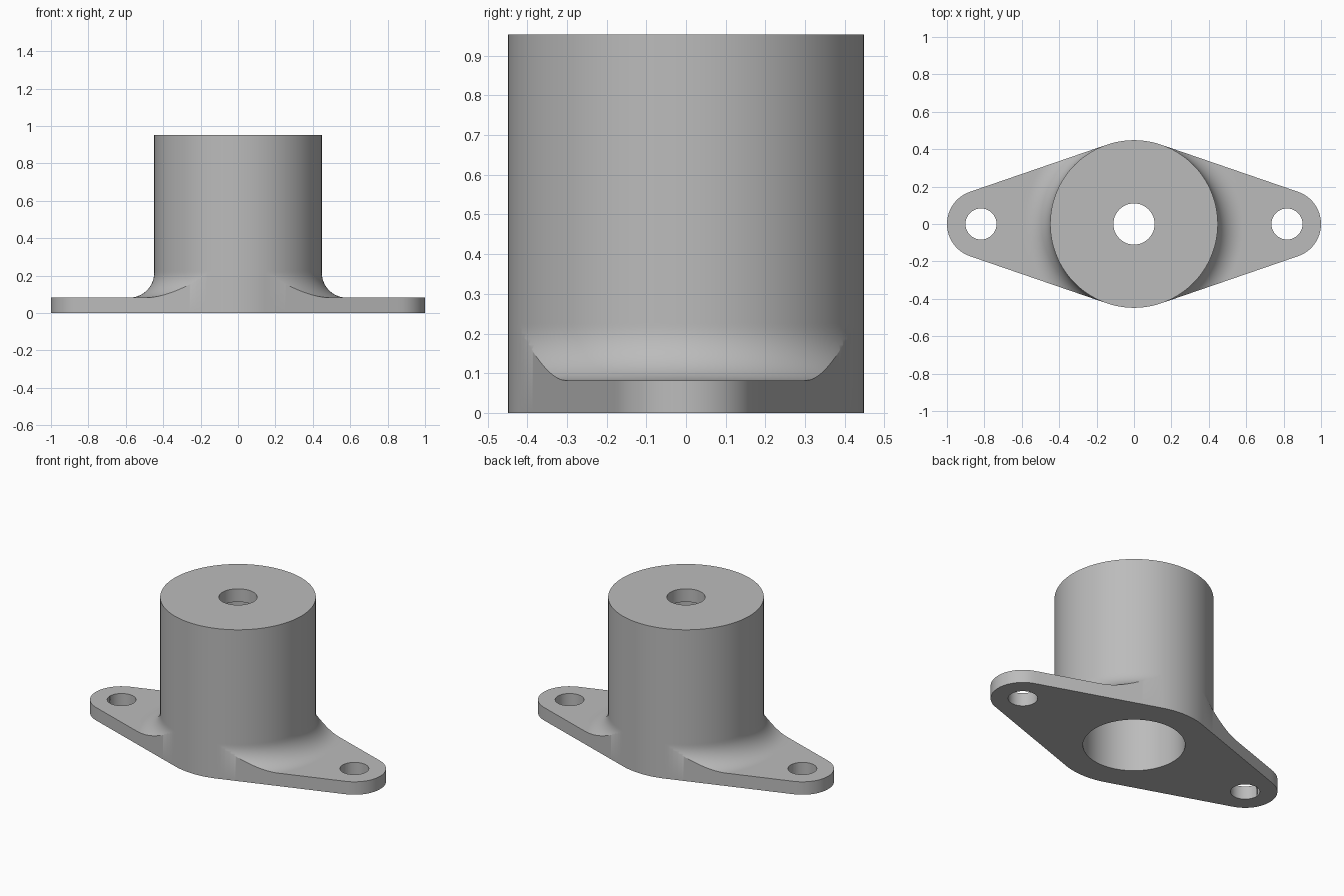
import bpy, bmesh
from math import sin, cos, acos, atan2, sqrt, pi

if "Cube" in bpy.data.objects:
    bpy.data.objects.remove(bpy.data.objects["Cube"])

# Main dimensions
HUB_R, HUB_H = 0.448, 0.953
EAR_X, EAR_R, HOLE_R = 0.818, 0.182, 0.083
PLATE_T, FILLET = 0.082, 0.134
BORE_R, TOP_HOLE_R, CAP_Z = 0.288, 0.11, 0.87
COLUMNS, ARC_STEPS = 360, 14

# Direction of the straight side that touches both hub and ear
TANGENT = acos((HUB_R - EAR_R) / EAR_X)
EAR_ANGLE = atan2(EAR_R * sin(TANGENT), EAR_X + EAR_R * cos(TANGENT))


def outline_radius(a):
    """Distance from the axis to the flange outline at angle a."""
    a = atan2(abs(sin(a)), abs(cos(a)))
    if a >= TANGENT:
        return HUB_R
    if a >= EAR_ANGLE:
        return HUB_R / cos(a - TANGENT)
    return EAR_X * cos(a) + sqrt(EAR_R ** 2 - (EAR_X * sin(a)) ** 2)


def top_height(r):
    """Height of the flange surface, with the fillet rising to the hub."""
    d = HUB_R + FILLET - r
    if d <= 0:
        return PLATE_T
    return PLATE_T + FILLET - sqrt(max(FILLET ** 2 - d * d, 0))


def section(a):
    """Closed (radius, height) section of the body at angle a."""
    edge = outline_radius(a)
    rings = [edge, HUB_R + FILLET + 0.015]
    rings += [HUB_R + FILLET * (1 - sin(i / ARC_STEPS * pi / 2)) for i in range(ARC_STEPS + 1)]
    points = [(BORE_R, 0), (edge, 0)]
    points += [(min(r, edge), top_height(min(r, edge))) for r in rings]
    points += [(HUB_R, PLATE_T + FILLET + 0.01), (HUB_R, HUB_H), (TOP_HOLE_R, HUB_H),
               (TOP_HOLE_R, CAP_Z), (BORE_R, CAP_Z)]
    return points


# Hub, fillet and flange swept as one body around the axis
bm = bmesh.new()
columns = []
for i in range(COLUMNS):
    a = 2 * pi * i / COLUMNS
    columns.append([bm.verts.new((r * cos(a), r * sin(a), z)) for r, z in section(a)])
for i, col in enumerate(columns):
    nxt = columns[(i + 1) % COLUMNS]
    for j in range(len(col)):
        k = (j + 1) % len(col)
        bm.faces.new((col[j], nxt[j], nxt[k], col[k]))
bmesh.ops.remove_doubles(bm, verts=bm.verts, dist=1e-5)
bmesh.ops.recalc_face_normals(bm, faces=bm.faces)
mesh = bpy.data.meshes.new("flanged_hub")
bm.to_mesh(mesh)
bm.free()
hub = bpy.data.objects.new("flanged_hub", mesh)
bpy.context.collection.objects.link(hub)

# Plain grey material
grey = bpy.data.materials.new("plain_grey")
grey.use_nodes = True
color = (0.5, 0.5, 0.5, 1)
grey.diffuse_color = color
grey.node_tree.nodes["Principled BSDF"].inputs["Base Color"].default_value = color
mesh.materials.append(grey)

# Bolt holes through both ears
for side in (-1, 1):
    bpy.ops.mesh.primitive_cylinder_add(vertices=64, radius=HOLE_R, depth=0.5,
                                        location=(side * EAR_X, 0, 0))
    cutter = bpy.context.object
    cutter.name = "bolt_hole_cutter"
    cutter.hide_render = True
    cutter.data.materials.append(grey)
    cut = hub.modifiers.new("bolt_hole", 'BOOLEAN')
    cut.operation, cut.solver, cut.object = 'DIFFERENCE', 'EXACT', cutter
    bpy.context.view_layer.objects.active = hub
    bpy.ops.object.modifier_apply(modifier=cut.name)
    bpy.data.objects.remove(cutter)

# Smooth round walls, crisp rims
bpy.ops.object.select_all(action='DESELECT')
hub.select_set(True)
bpy.context.view_layer.objects.active = hub
bpy.ops.object.shade_smooth_by_angle(angle=pi / 6)
